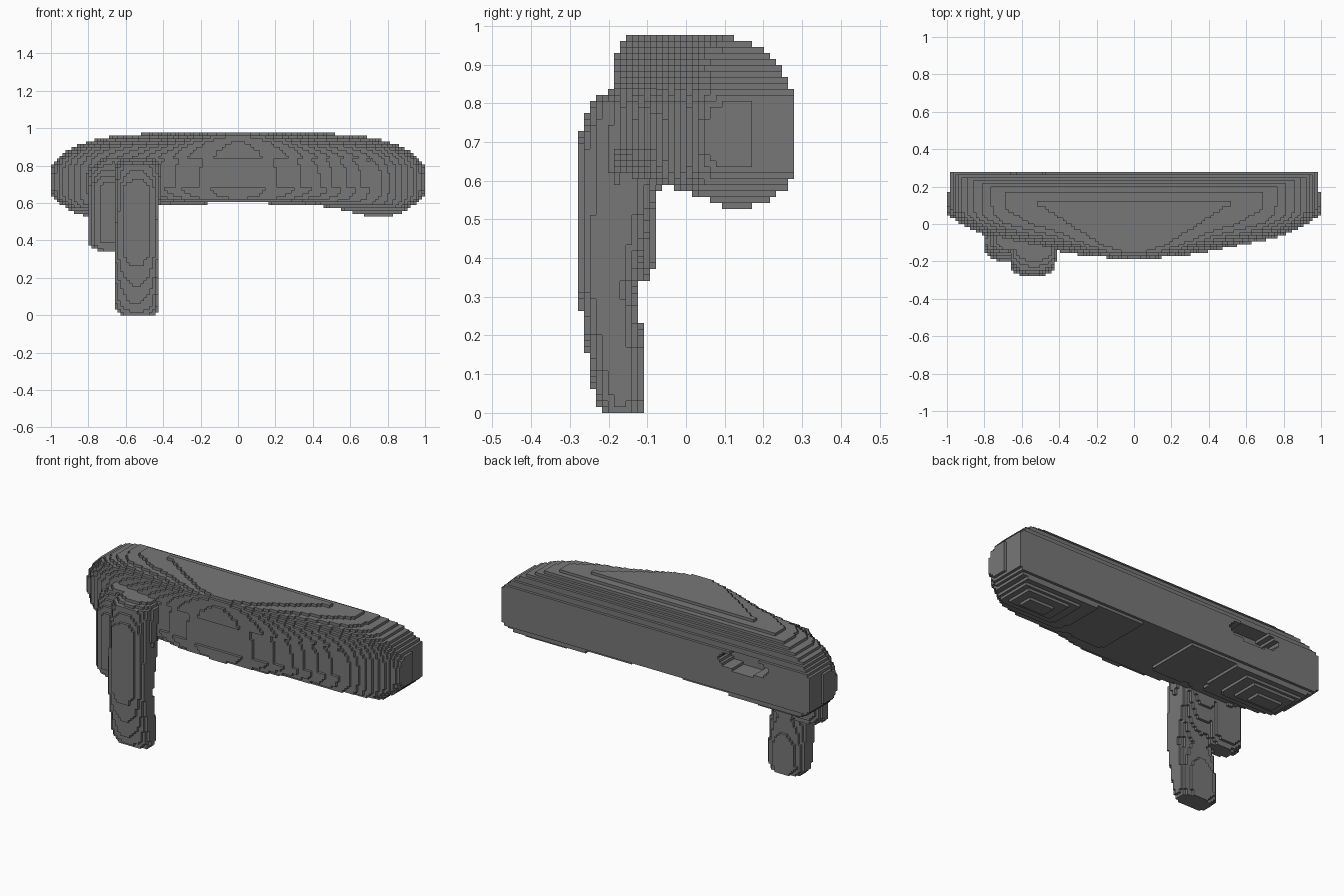
import bpy
import bmesh

cube = bpy.data.objects.get("Cube")
if cube:
    bpy.data.objects.remove(cube, do_unlink=True)

CELL = 2 / 129
NX, NY, NZ = 129, 36, 63

grey = bpy.data.materials.new("dark grey")
grey.use_nodes = True
grey.diffuse_color = (0.185, 0.185, 0.185, 1)
grey.node_tree.nodes["Principled BSDF"].inputs["Base Color"].default_value = grey.diffuse_color


def ramp(t, points):
    """Piecewise linear value along a short list of (t, value) points."""
    if t <= points[0][0]:
        return points[0][1]
    for (a, va), (b, vb) in zip(points, points[1:]):
        if t <= b:
            return va + (vb - va) * (t - a) / (b - a)
    return points[-1][1]


def block_object(name, inside):
    """Mesh the outer skin of every grid cell whose centre is inside the shape."""
    cells = {(i, j, k) for i in range(NX) for j in range(NY) for k in range(NZ)
             if inside((i + 0.5) * CELL - 1, (j + 0.5 - NY / 2) * CELL, (k + 0.5) * CELL)}
    bm = bmesh.new()
    verts = {}

    def vert(p):
        if p not in verts:
            verts[p] = bm.verts.new((p[0] * CELL - 1, (p[1] - NY / 2) * CELL, p[2] * CELL))
        return verts[p]

    for c in cells:
        for axis in range(3):
            u, v = (axis + 1) % 3, (axis + 2) % 3
            for side in (0, 1):
                n = list(c)
                n[axis] += 2 * side - 1
                if tuple(n) in cells:
                    continue
                corners = []
                for du, dv in ((0, 0), (1, 0), (1, 1), (0, 1)):
                    p = list(c)
                    p[axis] += side
                    p[u] += du
                    p[v] += dv
                    corners.append(vert(tuple(p)))
                bm.faces.new(corners if side else corners[::-1])
    mesh = bpy.data.meshes.new(name)
    bm.to_mesh(mesh)
    bm.free()
    mesh.materials.append(grey)
    obj = bpy.data.objects.new(name, mesh)
    bpy.context.collection.objects.link(obj)
    return obj


# Bar outlines along its half length
TOP = [(0, .985), (.52, .969), (.69, .954), (.76, .938), (.82, .922), (.88, .9),
       (.92, .875), (.96, .84), (1, .79)]
BOTTOM = [(0, .6), (.4, .592), (.56, .565), (.7, .53), (.82, .53), (.89, .555),
          (.95, .595), (1, .65)]
FRONT = [(0, -.183), (.15, -.178), (.3, -.163), (.42, -.145), (.6, -.108), (.75, -.075),
         (.85, -.04), (.92, -.005), (.97, .03), (1, .06)]
MID_Y, MID_Z = 0.1, 0.72


def in_bar(x, y, z):
    ax = abs(x)
    # pocket in the back face
    if y > 0.17 and ((x + .56) / .16) ** 2 + ((z - .785) / .055) ** 2 < 1:
        return False
    if ax > 0.985 and y > 0.17:
        return False
    top, bottom = ramp(ax, TOP), ramp(ax, BOTTOM)
    if not bottom < z < top:
        return False
    upper = z > MID_Z
    if y > MID_Y:
        # the back keeps one rounded profile along the whole length
        power, depth = (2, 0.195) if upper else (2.6, 0.195)
        height = 0.252 if upper else 0.19
    else:
        # gentle slopes of the roof towards the front corners and of the underside bulges
        slope = (ax - 0.52) * 0.54 - (y - 0.12) * 0.84
        if z > 0.97 - 0.136 * max(0, slope) or z < 0.535 - 0.3 * (y - 0.12):
            return False
        # squarer front in the middle, rounder towards the ends
        power = (2.7 if upper else 3.6) + 7 * max(0, 1 - ax / 0.5) ** 2
        depth = MID_Y - ramp(ax, FRONT)
        # shallow groove along the front
        if 0.68 < z < 0.84 and ax < 0.7:
            depth -= 0.01
        height = top - MID_Z if upper else MID_Z - bottom
    return (abs(y - MID_Y) / depth) ** power + (abs(z - MID_Z) / height) ** power < 1


def in_post(x, y, z, left, right, front, back):
    x0, x1, y0, y1 = (ramp(z, p) for p in (left, right, front, back))
    return (abs(2 * x - x0 - x1) / (x1 - x0)) ** 2.3 + (abs(2 * y - y0 - y1) / (y1 - y0)) ** 2.3 < 1


def in_long_post(x, y, z):
    return z < .835 and in_post(
        x, y, z,
        [(0, -.63), (.05, -.665), (.8, -.665), (.835, -.63)],
        [(0, -.44), (.05, -.425), (.5, -.42), (.8, -.415), (.835, -.44)],
        [(0, -.22), (.06, -.24), (.15, -.255), (.25, -.27), (.36, -.285), (.68, -.285),
         (.8, -.25), (.835, -.19)],
        [(0, -.115), (.04, -.105), (.15, -.105), (.22, -.115), (.32, -.13), (.45, -.1), (.6, -.07)])


def in_short_post(x, y, z):
    return .34 < z < .83 and in_post(
        x, y, z,
        [(.34, -.75), (.38, -.795), (.78, -.795), (.83, -.74)],
        [(.34, -.6), (.38, -.58)],
        [(.34, -.18), (.4, -.2), (.7, -.2), (.83, -.14)],
        [(.34, -.1), (.4, -.072), (.58, -.07), (.83, 0)])


block_object("rounded_bar", in_bar)
block_object("long_post", in_long_post)
block_object("short_post", in_short_post)
